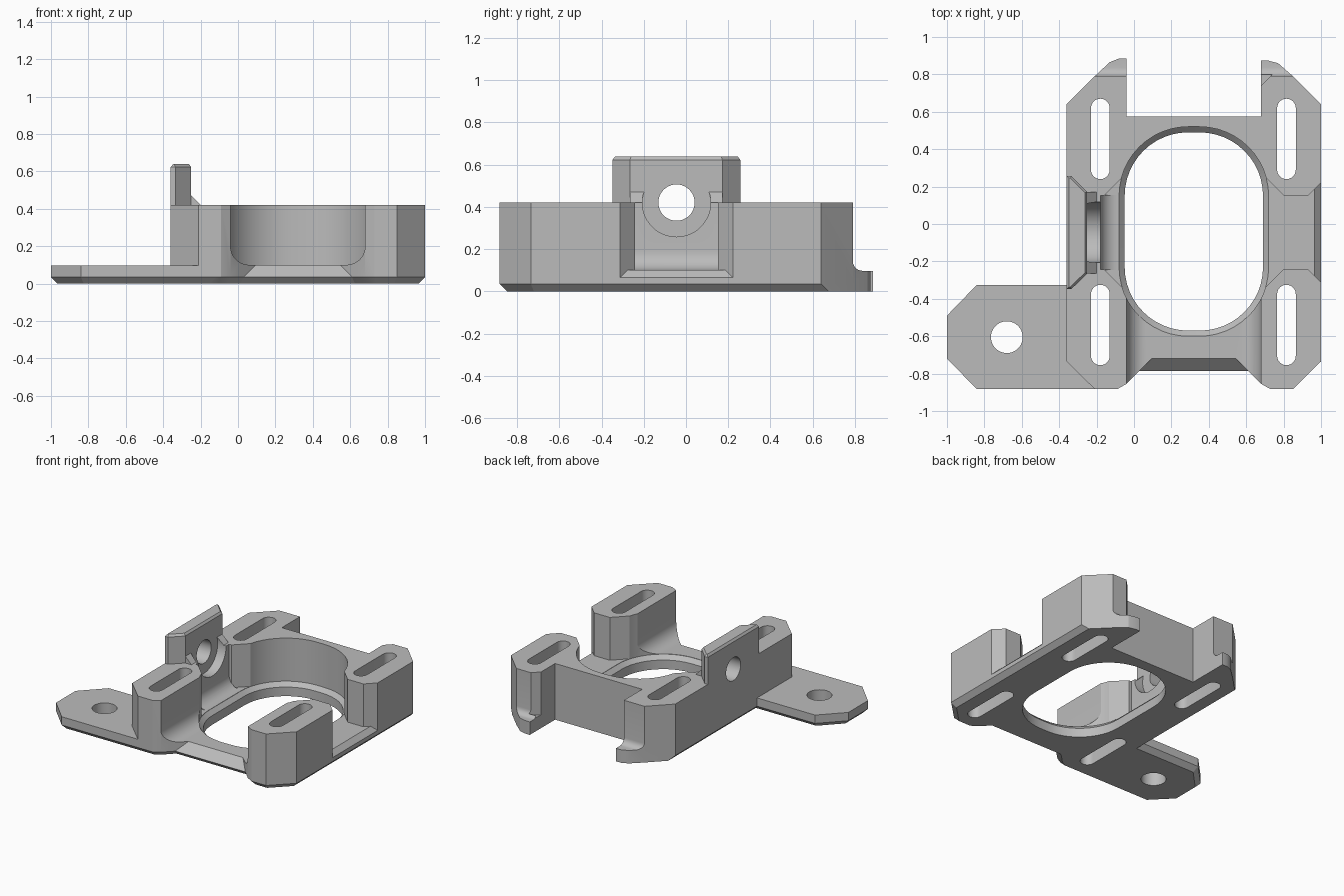
import bpy, bmesh, math
from mathutils import Vector

if "Cube" in bpy.data.objects:
    bpy.data.objects.remove(bpy.data.objects["Cube"])

CX, CY = 0.32, -0.045          # centre of the main opening

grey = bpy.data.materials.new("grey plastic")
grey.diffuse_color = (0.5, 0.5, 0.5, 1)
grey.use_nodes = True
grey.node_tree.nodes["Principled BSDF"].inputs["Base Color"].default_value = grey.diffuse_color


def inset(pts, d, skip_back=False):
    """Mitred inset of a counter-clockwise outline."""
    n, lines, out = len(pts), [], []
    for i in range(n):
        a, b = Vector(pts[i]), Vector(pts[(i + 1) % n])
        e = (b - a).normalized()
        nrm = Vector((e.y, -e.x))
        k = 0 if skip_back and nrm.y > 0.1 else d
        lines.append((nrm, nrm.dot(a) - k, k))
    for i in range(n):
        (n1, c1, k1), (n2, c2, k2) = lines[i - 1], lines[i]
        det = n1.x * n2.y - n1.y * n2.x
        if (k1 == 0 and k2 == 0) or abs(det) < 1e-4:
            out.append(tuple(pts[i]))
        else:
            out.append(((c1 * n2.y - c2 * n1.y) / det, (n1.x * c2 - n2.x * c1) / det))
    return out


def loft(name, rings, axis="z"):
    """Solid through (position, outline) rings stacked along an axis."""
    place = {"z": lambda p, t: (p[0], p[1], t),
             "x": lambda p, t: (t, p[0], p[1]),
             "y": lambda p, t: (p[0], t, p[1])}[axis]
    bm = bmesh.new()
    vs = [[bm.verts.new(place(p, t)) for p in pts] for t, pts in rings]
    n = len(vs[0])
    bm.faces.new(vs[0])
    bm.faces.new(vs[-1])
    for a, b in zip(vs, vs[1:]):
        for i in range(n):
            j = (i + 1) % n
            bm.faces.new((a[i], a[j], b[j], b[i]))
    return finish(name, bm)


def hull(name, pts):
    bm = bmesh.new()
    for p in pts:
        bm.verts.new(p)
    bmesh.ops.convex_hull(bm, input=bm.verts)
    return finish(name, bm)


def finish(name, bm):
    bmesh.ops.recalc_face_normals(bm, faces=bm.faces)
    me = bpy.data.meshes.new(name)
    bm.to_mesh(me)
    bm.free()
    me.materials.append(grey)
    ob = bpy.data.objects.new(name, me)
    bpy.context.collection.objects.link(ob)
    return ob


def prism(name, pts, t0, t1, axis="z"):
    return loft(name, [(t0, pts), (t1, pts)], axis)


def arc(cx, cy, r, a0, a1, n=10):
    return [(cx + r * math.cos(math.radians(a0 + (a1 - a0) * i / n)),
             cy + r * math.sin(math.radians(a0 + (a1 - a0) * i / n))) for i in range(n + 1)]


def rounded(cx, cy, hx, hy, r, n=12):
    pts = []
    for k, (sx, sy) in enumerate([(1, 1), (-1, 1), (-1, -1), (1, -1)]):
        pts += arc(cx + sx * (hx - r), cy + sy * (hy - r), r, 90 * k, 90 * k + 90, n)
    return pts


def circle(cx, cy, r, n=40):
    return arc(cx, cy, r, 0, 360, n)[:-1]


def combine(base, other, op):
    m = base.modifiers.new(op.lower(), "BOOLEAN")
    m.operation, m.solver, m.object = op, "EXACT", other
    bpy.context.view_layer.objects.active = base
    bpy.ops.object.modifier_apply(modifier=m.name)
    bpy.data.objects.remove(other)


def cut(other):
    combine(body, other, "DIFFERENCE")


def join(other):
    combine(body, other, "UNION")


# Main block, chamfered underneath except at the back
outline = [(-0.36, -0.735), (-0.21, -0.883), (-0.09, -0.883), (-0.04, -0.855), (0.03, -0.785),
           (0.61, -0.785), (0.68, -0.855), (0.73, -0.883), (0.85, -0.883), (1, -0.735),
           (1, 0.64), (0.85, 0.79), (0.77, 0.86), (0.72, 0.873), (-0.08, 0.885),
           (-0.13, 0.865), (-0.21, 0.79), (-0.36, 0.64)]
body = loft("mount_body", [(0, inset(outline, 0.035, True)), (0.035, outline), (0.42, outline)])

# Back notch, and the low feet behind the rear posts
cut(prism("back_notch", [(-0.04, 0.575), (0.68, 0.575), (0.68, 1.1), (-0.04, 1.1)], -0.1, 0.6))
cut(prism("foot_step", [(0.79, 0.6)] + arc(0.835, 0.142, 0.045, 180, 270, 6)
          + [(1.1, 0.097), (1.1, 0.6)], -0.6, 1.2, "x"))
cut(prism("post_corner", [(0.67, 0.73), (0.74, 0.80), (0.67, 0.80)], 0.1, 0.6))

# Front notch with filleted floor and sloped front lip
cut(prism("front_notch", [(-0.04, 0.6)] + arc(0.06, 0.2, 0.1, 180, 270)
          + arc(0.58, 0.2, 0.1, 270, 360) + [(0.68, 0.6)], -1.1, -0.2, "y"))
lip = []
for s in (-1, 1):
    lip += [(CX + s * 0.31, -0.805, 0.015), (CX + s * 0.21, -0.705, 0.115),
            (CX + s * 0.31, -0.805, 0.115)]
cut(hull("front_lip", lip))

# Right notch with splayed corners and sloped lip
side = [(0.6, CY - 0.397), (0.8, CY - 0.197), (0.93, CY - 0.197), (1.1, CY - 0.367),
        (1.1, CY + 0.367), (0.93, CY + 0.197), (0.8, CY + 0.197), (0.6, CY + 0.397)]
cut(prism("right_notch", side, 0.1, 0.6))
lip = []
for s in (-1, 1):
    lip += [(1.02, CY + s * 0.287, 0.045), (0.95, CY + s * 0.217, 0.115),
            (1.02, CY + s * 0.287, 0.115)]
cut(hull("right_lip", lip))

# Left recess, leaving an outer wall with a filleted foot
left = [(0.04, CY + 0.397), (-0.16, CY + 0.197), (-0.18, CY + 0.197),
        (-0.18, CY - 0.197), (-0.16, CY - 0.197), (0.04, CY - 0.397)]
cut(prism("left_recess", left, 0.1, 0.6))
join(prism("wall_fillet", [(-0.2, 0.09), (-0.09, 0.09)] + arc(-0.09, 0.19, 0.09, 270, 180)
           + [(-0.2, 0.19)], CY - 0.2, CY + 0.2, "y"))

# Upright plate on the left wall, with its foot wedge
plate = [(-0.36, -0.348), (-0.335, -0.348), (-0.25, -0.265), (-0.25, 0.172),
         (-0.335, 0.257), (-0.36, 0.257)]
join(loft("upright_plate", [(0.38, plate), (0.622, plate), (0.638, inset(plate, 0.012))]))
join(prism("plate_wedge", [(-0.27, 0.40), (-0.2, 0.40), (-0.2, 0.42), (-0.25, 0.47), (-0.27, 0.47)],
           -0.265, 0.172, "y"))
cut(prism("round_recess", circle(CY, 0.42, 0.162, 48), -0.25, 0.0, "x"))
cut(prism("cross_hole", circle(CY, 0.42, 0.086), -0.6, 0.0, "x"))

# Side tab
tab = [(-1, -0.72), (-0.84, -0.883), (-0.12, -0.883), (-0.12, -0.325), (-0.34, -0.325),
       (-0.36, -0.305), (-0.385, -0.325), (-0.84, -0.325), (-1, -0.49)]
tab = [p for p in tab if p[0] not in (-0.34, -0.36, -0.385)]
join(loft("side_tab", [(0, inset(tab, 0.035)), (0.035, tab), (0.097, tab)]))
cut(prism("tab_hole", circle(-0.68, -0.605, 0.085), -0.1, 0.3))

# Large opening with a stepped bevel
small = rounded(CX, CY + 0.005, 0.37, 0.53, 0.34)
big = rounded(CX, CY + 0.005, 0.40, 0.56, 0.37)
cut(loft("opening", [(-0.1, small), (0.068, small), (0.098, big), (0.6, big)]))

# Mounting slots through the four posts
for x in (-0.18, 0.815):
    for y in (0.455, -0.54):
        cut(prism("slot", rounded(x, y, 0.05, 0.215, 0.0499, 6), -0.1, 0.6))

# Smooth curves, crisp edges
bm = bmesh.new()
bm.from_mesh(body.data)
bmesh.ops.remove_doubles(bm, verts=bm.verts, dist=0.0005)
bm.to_mesh(body.data)
bm.free()
bpy.ops.object.select_all(action="DESELECT")
body.select_set(True)
bpy.context.view_layer.objects.active = body
bpy.ops.object.shade_smooth_by_angle(angle=math.radians(25))
